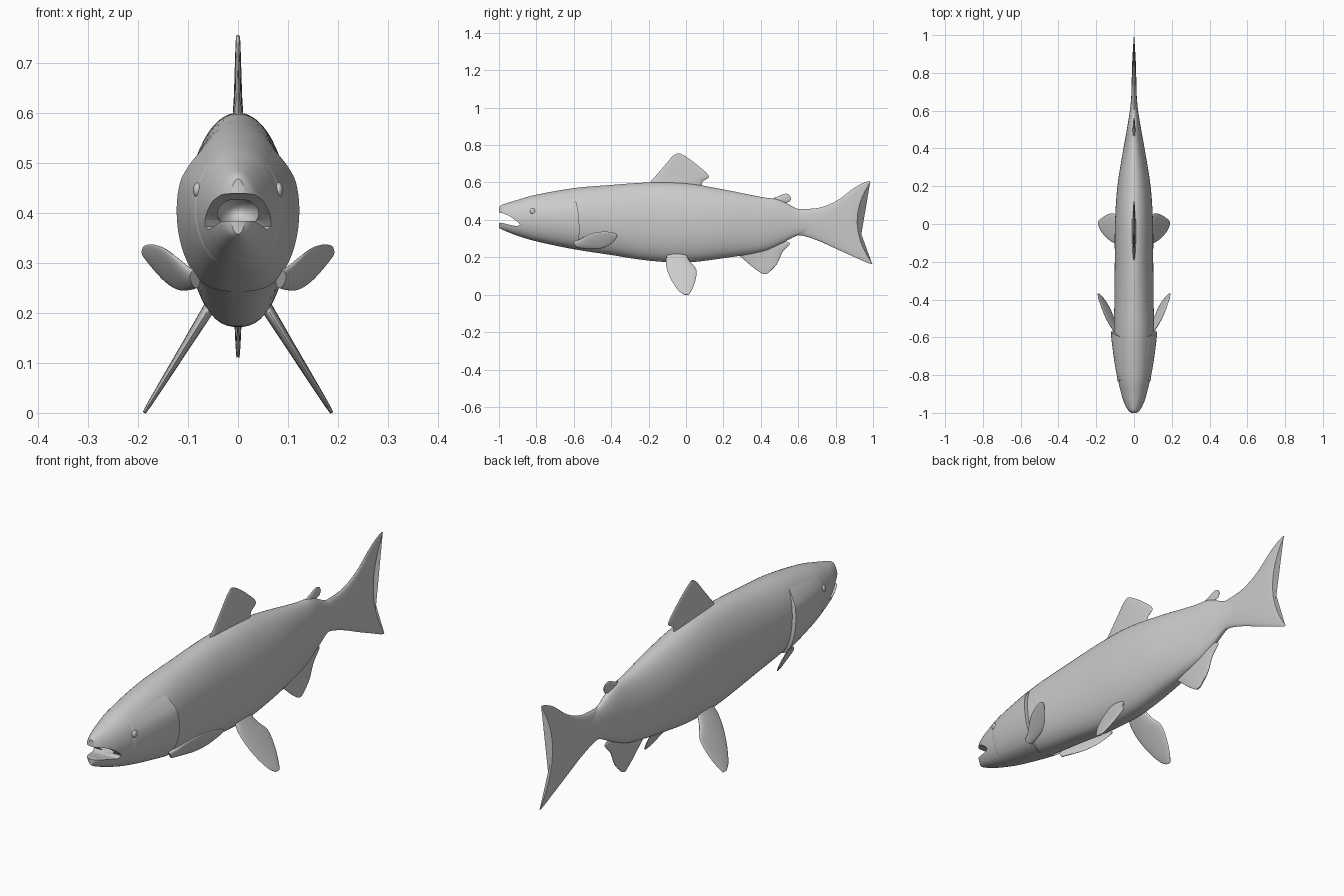
import bpy, bmesh, math
from mathutils import Vector

if "Cube" in bpy.data.objects:
    bpy.data.objects.remove(bpy.data.objects["Cube"])


def spline(keys, t):
    """Catmull-Rom point at parameter t (in key indices)."""
    n = len(keys) - 1
    i = min(int(t), n - 1)
    f = t - i
    k = [keys[max(0, min(n, i + j))] for j in (-1, 0, 1, 2)]
    return [0.5 * (2 * b + (c - a) * f + (2 * a - 5 * b + 4 * c - d) * f ** 2
                   + (3 * b - a - 3 * c + d) * f ** 3) for a, b, c, d in zip(*k)]


def finish(name, bm, mirror=False):
    bmesh.ops.recalc_face_normals(bm, faces=bm.faces)
    me = bpy.data.meshes.new(name)
    bm.to_mesh(me)
    bm.free()
    ob = bpy.data.objects.new(name, me)
    bpy.context.collection.objects.link(ob)
    if mirror:
        ob.modifiers.new("mirror", 'MIRROR').use_clip = False
    return ob


def smooth(ob, angle=40):
    bpy.ops.object.select_all(action='DESELECT')
    ob.select_set(True)
    bpy.context.view_layer.objects.active = ob
    bpy.ops.object.shade_smooth_by_angle(angle=math.radians(angle))


def loft(name, rings, closed=True, mirror=False):
    """Skin a list of point rings; closed rings also get end caps."""
    bm = bmesh.new()
    vs = [[bm.verts.new(p) for p in r] for r in rings]
    n = len(vs[0])
    for r, s in zip(vs, vs[1:]):
        for j in range(n if closed else n - 1):
            k = (j + 1) % n
            bm.faces.new((r[j], r[k], s[k], s[j]))
    if closed:
        bm.faces.new(vs[0][::-1])
        bm.faces.new(vs[-1])
    return finish(name, bm, mirror)


def fin(name, sections, thick, tip=0.25, place=None, normal=(1, 0, 0), mirror=False):
    """Lens-section fin; each section is (lead, middle, trail) in side-view (y, z)."""
    place = place or (lambda y, z: (0, y, z))
    keys = [[c for p in s for c in p] for s in sections]
    last, steps, n, rings = len(keys) - 1, 28, 28, []
    nv = Vector(normal).normalized()
    for i in range(steps + 1):
        u = i / steps
        c = spline(keys, u * last)
        a, m, b = (Vector(c[j:j + 2]) for j in (0, 2, 4))
        h = thick * (1 - (1 - tip) * u)
        ring = []
        for j in range(n):
            th = 2 * math.pi * j / n
            v = math.cos(th)
            p = m + (b - a) / 2 * v + ((a + b) / 2 - m) * v * v
            ring.append(Vector(place(p.x, p.y)) + nv * h * math.sin(th))
        rings.append(ring)
    smooth(loft(name, rings, mirror=mirror), 50)


# Body: stations of (y, top, bottom, half width)
BODY = [(-1.0, .468, .358, .016), (-.985, .480, .349, .034), (-.95, .492, .334, .051),
        (-.9, .507, .315, .067), (-.8, .535, .285, .088), (-.6, .57, .243, .105),
        (-.4, .587, .212, .104), (-.2, .6, .182, .102), (0, .596, .172, .101),
        (.2, .563, .195, .088), (.4, .523, .228, .056), (.5, .507, .268, .038),
        (.6, .458, .318, .022), (.7, .44, .33, .012), (.82, .41, .36, .003)]


def skin(t, a, off=0.0):
    y, top, bot, w = spline(BODY, t)
    c, s = math.cos(a), math.sin(a)
    if s < 0:
        c = math.copysign(abs(c) ** 0.85, c)
    return Vector(((w + off) * c, y, (top + bot) / 2 + ((top - bot) / 2 + off * .3) * s))


N = 56
body = loft("body", [[skin(i / 6, 2 * math.pi * (j + .5) / N) for j in range(N)]
                     for i in range(6 * (len(BODY) - 1) + 1)])

# Mouth: wedge between the jaws plus a rounded cavity, both cut from the body
wedge = [(-1.06, .447), (-.985, .437), (-.95, .424), (-.92, .404), (-.897, .386),
         (-.887, .373), (-.905, .366), (-.945, .374), (-.985, .384), (-1.06, .386)]
cut1 = loft("mouth_cutter", [[(x, y, z) for y, z in wedge] for x in (-.2, .2)])
bm = bmesh.new()
bmesh.ops.create_uvsphere(bm, u_segments=32, v_segments=20, radius=1)
for v in bm.verts:
    v.co = Vector((v.co.x * .042, v.co.y * .09 - .9, v.co.z * .034 + .402))
cut2 = finish("throat_cutter", bm)
bpy.context.view_layer.objects.active = body
for c in (cut1, cut2):
    m = body.modifiers.new("cut", 'BOOLEAN')
    m.operation, m.solver, m.object = 'DIFFERENCE', 'EXACT', c
    bpy.ops.object.modifier_apply(modifier=m.name)
    bpy.data.objects.remove(c)
smooth(body)

# Gill covers: plates lifting off the skin towards their curved rear edge
rows = []
for i in range(18):
    s = min(i / 16, 1)
    row = []
    for j in range(33):
        q = j / 32
        a = math.radians(-86 + 134 * q)
        edge = 5.15 - .3 * (q - .5) ** 2 * 2
        fade = min(1, 5 * (1 - q)) * min(1, 5 * q)
        row.append(skin(3.7 + (edge - 3.7) * s, a, -.006 if i in (0, 17) else .017 * s * fade))
    rows.append(row)
smooth(loft("gill_covers", rows, closed=False, mirror=True))

# Eyes
bm = bmesh.new()
bmesh.ops.create_uvsphere(bm, u_segments=20, v_segments=12, radius=.015)
for v in bm.verts:
    v.co = Vector((v.co.x * .6 + .081, v.co.y - .82, v.co.z + .446))
smooth(finish("eyes", bm, mirror=True))

# Fins on the centre line
fin("tail_fin", [[(.56, .46), (.56, .39), (.56, .32)], [(.63, .458), (.63, .388), (.63, .314)],
                 [(.72, .467), (.72, .385), (.72, .283)], [(.81, .505), (.80, .385), (.82, .237)],
                 [(.90, .572), (.87, .385), (.91, .197)], [(.965, .604), (.905, .385), (.975, .168)],
                 [(.988, .605), (.915, .385), (.998, .163)]], .018)
fin("dorsal_fin", [[(-.2, .575), (-.05, .57), (.085, .555)], [(-.19, .603), (-.04, .605), (.088, .603)],
                   [(-.165, .632), (-.03, .632), (.122, .634)], [(-.115, .69), (-.03, .688), (.062, .692)],
                   [(-.075, .737), (-.04, .74), (.0, .738)], [(-.055, .752), (-.042, .756), (-.028, .753)]], .012)
fin("adipose_fin", [[(.43, .503), (.47, .488), (.5, .465)], [(.49, .525), (.505, .506), (.52, .488)],
                    [(.53, .54), (.54, .518), (.55, .496)], [(.552, .534), (.56, .52), (.56, .507)]], .009)
fin("anal_fin", [[(.27, .22), (.4, .25), (.5, .29)], [(.3, .196), (.42, .225), (.555, .275)],
                 [(.33, .17), (.44, .19), (.515, .226)], [(.37, .137), (.44, .14), (.487, .165)],
                 [(.405, .113), (.425, .11), (.445, .12)]], .012)

# Paired fins, mirrored across x
fin("pelvic_fins", [[(-.1, .215), (-.05, .22), (0, .22)], [(-.108, .18), (-.04, .18), (.02, .178)],
                    [(-.1, .13), (-.025, .13), (.055, .135)], [(-.075, .072), (-.01, .072), (.05, .075)],
                    [(-.04, .022), (0, .022), (.03, .024)], [(-.012, .002), (.003, .0), (.017, .002)]],
    .013, place=lambda y, z: (.07 + (.19 - z) * .62, y, z), normal=(1, 0, .62), mirror=True)
fin("pectoral_fins", [[(-.6, .285), (-.59, .27), (-.575, .25)], [(-.57, .295), (-.55, .275), (-.53, .246)],
                      [(-.51, .326), (-.49, .29), (-.465, .246)], [(-.45, .337), (-.435, .3), (-.415, .262)],
                      [(-.395, .334), (-.39, .312), (-.383, .288)], [(-.372, .325), (-.368, .317), (-.369, .307)]],
    .011, place=lambda y, z: (.108 + (y + .57) * .36 + (z - .3) * .5, y, z), normal=(1, -.36, -.5), mirror=True)
